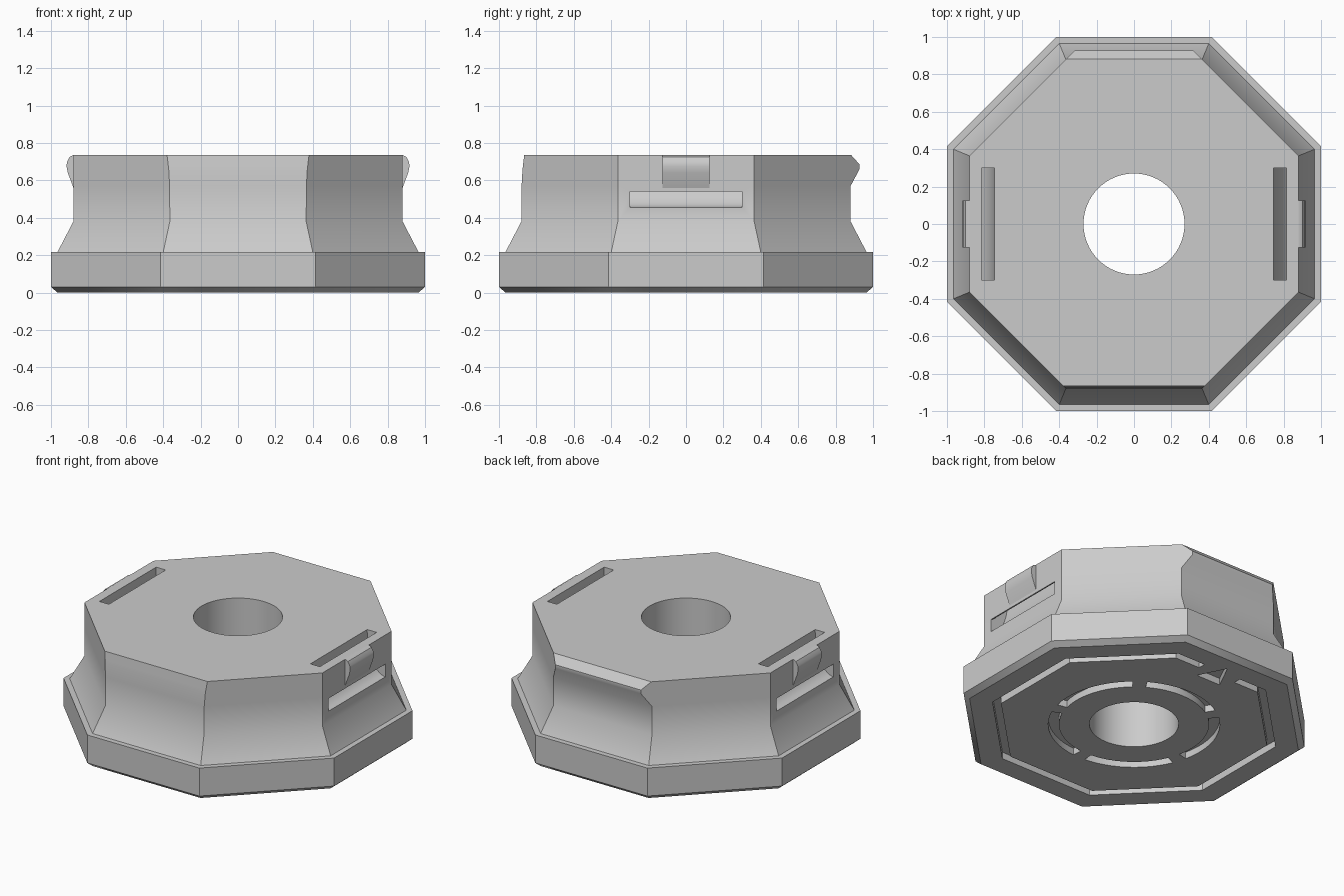
import bpy, bmesh
from math import sin, cos, tan, pi, radians

if "Cube" in bpy.data.objects:
    bpy.data.objects.remove(bpy.data.objects["Cube"], do_unlink=True)

grey = bpy.data.materials.new("plain grey")
grey.use_nodes = True
GREY = (0.6, 0.6, 0.6, 1)
grey.diffuse_color = GREY
grey.node_tree.nodes["Principled BSDF"].inputs["Base Color"].default_value = GREY


def loft(name, rings):
    """Closed solid skinned over a list of equal-sized point rings."""
    bm = bmesh.new()
    loops = [[bm.verts.new(p) for p in ring] for ring in rings]
    for a, b in zip(loops, loops[1:]):
        for i in range(len(a)):
            j = (i + 1) % len(a)
            bm.faces.new((a[i], a[j], b[j], b[i]))
    bm.faces.new(loops[0][::-1])
    bm.faces.new(loops[-1])
    bmesh.ops.recalc_face_normals(bm, faces=bm.faces)
    mesh = bpy.data.meshes.new(name)
    bm.to_mesh(mesh)
    bm.free()
    mesh.materials.append(grey)
    obj = bpy.data.objects.new(name, mesh)
    bpy.context.collection.objects.link(obj)
    return obj


def upright(name, outline, lo, hi):
    """Prism of an xy outline between two heights."""
    return loft(name, [[(x, y, z) for x, y in outline] for z in (lo, hi)])


def crosswise(name, outline, half, side):
    """Prism of an xz outline along y, on the +x or -x side."""
    return loft(name, [[(side * x, y, z) for x, z in outline] for y in (-half, half)])


def octagon(z, d, front=None, back=None):
    """Octagon ring whose front and back sides may lie at their own distance."""
    dist = [d, d, back or d, d, d, d, front or d, d]
    ring = []
    for i in range(8):
        a, b = i * pi / 4, (i + 1) * pi / 4
        p, q, s = dist[i], dist[(i + 1) % 8], sin(pi / 4)
        ring.append(((p * sin(b) - q * sin(a)) / s, (q * cos(a) - p * cos(b)) / s, z))
    return ring


def arc(cx, cy, rx, ry, start, end, n):
    return [(cx + rx * cos(radians(start + (end - start) * i / n)),
             cy + ry * sin(radians(start + (end - start) * i / n))) for i in range(n + 1)]


# Octagonal body: wide foot, waisted wall, lip along the back
body = loft("body", [
    octagon(0, 0.965), octagon(0.03, 1), octagon(0.217, 1), octagon(0.217, 0.965),
    octagon(0.38, 0.88), octagon(0.57, 0.88, 0.879, 0.88),
    octagon(0.66, 0.88, 0.874, 0.928), octagon(0.685, 0.88, 0.871, 0.928),
    octagon(0.735, 0.88, 0.865, 0.883)])

# Centre bore
cutters = [upright("bore", arc(0, 0, 0.27, 0.27, 0, 354.375, 63), -0.2, 1)]

# Curved strap channels from the top to each side
channel = ([(0.745, 0.8)] + arc(0.88, 0.735, 0.135, 0.28, 180, 270, 10) + [(1, 0.455), (1, 0.54)]
           + arc(0.88, 0.735, 0.065, 0.195, 270, 180, 10) + [(0.815, 0.8)])
for side in (1, -1):
    cutters.append(crosswise("strap_channel", channel, 0.3, side))

# Octagonal groove underneath, open at the back
DEPTH, GAP = 0.045, 0.14


def open_octagon(d):
    corners = [(d / cos(pi / 8) * cos(radians(112.5 + 45 * i)),
                d / cos(pi / 8) * sin(radians(112.5 + 45 * i))) for i in range(8)]
    return [(-GAP, d)] + corners + [(GAP, d)]


cutters.append(upright("outer_groove", open_octagon(0.83) + open_octagon(0.78)[::-1], -0.1, DEPTH))

# Arrow in the groove's opening
cutters.append(upright("arrow", [(0, 0.88), (-0.09, 0.7), (0.09, 0.7)], -0.1, DEPTH))

# Five arc grooves around the bore
for i in range(5):
    a, b = 59 + 72 * i, 121 + 72 * i
    outline = arc(0, 0, 0.52, 0.52, a, b, 12) + arc(0, 0, 0.455, 0.455, b, a, 12)
    cutters.append(upright("arc_groove", outline, -0.1, DEPTH))

# Cut everything out of the body
bpy.context.view_layer.objects.active = body
for cutter in cutters:
    mod = body.modifiers.new("cut", "BOOLEAN")
    mod.operation, mod.solver, mod.object = "DIFFERENCE", "EXACT", cutter
    bpy.ops.object.modifier_apply(modifier=mod.name)
    bpy.data.objects.remove(cutter, do_unlink=True)

# Small rounded catches above the side openings
parts = [body]
catch = [(0.86, 0.735), (0.88, 0.735), (0.9, 0.725), (0.914, 0.7), (0.917, 0.675),
         (0.91, 0.64), (0.88, 0.56), (0.86, 0.56)]
for side, label in ((1, "left"), (-1, "right")):
    parts.append(crosswise(label + "_catch", catch, 0.125, side))

bpy.ops.object.select_all(action="DESELECT")
for obj in parts:
    obj.select_set(True)
bpy.ops.object.shade_smooth_by_angle(angle=radians(32))
